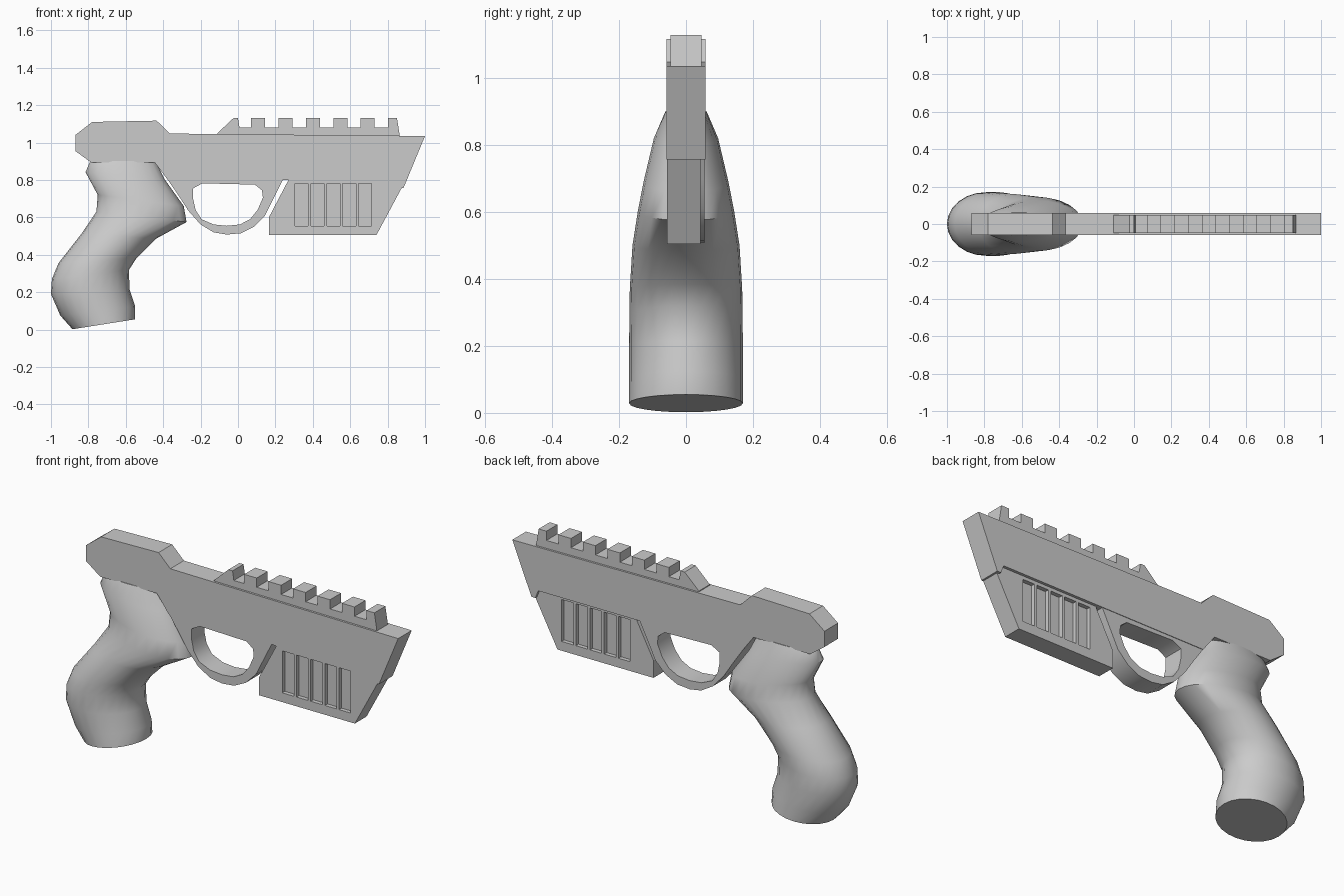
import bpy, bmesh, math

if "Cube" in bpy.data.objects:
    bpy.data.objects.remove(bpy.data.objects["Cube"])


def finish(name, bm):
    bmesh.ops.recalc_face_normals(bm, faces=bm.faces)
    me = bpy.data.meshes.new(name)
    bm.to_mesh(me)
    bm.free()
    ob = bpy.data.objects.new(name, me)
    bpy.context.collection.objects.link(ob)
    return ob


def activate(ob):
    bpy.ops.object.select_all(action='DESELECT')
    ob.select_set(True)
    bpy.context.view_layer.objects.active = ob


def prism(name, profile, y0, y1):
    """Extrude an x-z outline from y0 to y1."""
    bm = bmesh.new()
    a = [bm.verts.new((x, y0, z)) for x, z in profile]
    b = [bm.verts.new((x, y1, z)) for x, z in profile]
    bm.faces.new(a)
    bm.faces.new(b[::-1])
    for i in range(len(a)):
        j = (i + 1) % len(a)
        bm.faces.new((a[i], a[j], b[j], b[i]))
    return finish(name, bm)


# Main body
prism("body", [(-0.87, 1.04), (-0.87, 0.955), (-0.785, 0.893), (-0.445, 0.893),
               (-0.375, 0.80), (0.845, 0.80), (0.862, 0.757), (0.885, 0.757),
               (1.0, 1.035), (-0.365, 1.048), (-0.435, 1.117), (-0.78, 1.11)],
      -0.058, 0.058)

# Toothed top rail
rail = [(-0.11, 1.04), (-0.11, 1.05), (-0.025, 1.13), (0.0, 1.13), (0.008, 1.08)]
for i in range(5):
    x = 0.07 + i * 0.1465
    rail += [(x, 1.08), (x, 1.13), (x + 0.075, 1.13), (x + 0.075, 1.08)]
rail += [(0.803, 1.08), (0.803, 1.13), (0.85, 1.13), (0.866, 1.03)]
prism("top_rail", rail, -0.047, 0.047)

# Lower front block with recessed slots on both sides
block = prism("front_block", [(0.27, 0.80), (0.165, 0.60), (0.165, 0.505),
                              (0.74, 0.505), (0.875, 0.757), (0.86, 0.80)],
              -0.057, 0.043)
for y0, y1 in ((-0.1, -0.035), (0.021, 0.1)):
    for i in range(5):
        x = 0.305 + i * 0.085
        cut = prism("slot_cutter", [(x, 0.555), (x + 0.07, 0.555),
                                    (x + 0.07, 0.782), (x, 0.782)], y0, y1)
        cut.hide_render = True
        mod = block.modifiers.new("slot", 'BOOLEAN')
        mod.operation = 'DIFFERENCE'
        mod.solver = 'EXACT'
        mod.object = cut
        activate(block)
        bpy.ops.object.modifier_apply(modifier=mod.name)
        bpy.data.objects.remove(cut)

# Finger guard: matching outer and inner loops
outer = [(-0.375, 0.80), (-0.32, 0.72), (-0.265, 0.635), (-0.2, 0.562), (-0.13, 0.52),
         (-0.06, 0.508), (0.015, 0.515), (0.085, 0.55), (0.145, 0.61), (0.19, 0.70),
         (0.24, 0.80), (0.09, 0.80), (-0.17, 0.80)]
inner = [(-0.24, 0.755), (-0.24, 0.70), (-0.227, 0.64), (-0.195, 0.59), (-0.13, 0.562),
         (-0.06, 0.555), (0.01, 0.562), (0.065, 0.59), (0.105, 0.64), (0.133, 0.705),
         (0.128, 0.745), (0.09, 0.775), (-0.19, 0.782)]
bm = bmesh.new()
rings = [[bm.verts.new((x, y, z)) for x, z in loop]
         for loop, y in ((outer, -0.055), (outer, 0.055), (inner, 0.055), (inner, -0.055))]
for k in range(4):
    a, b = rings[k], rings[(k + 1) % 4]
    for i in range(len(outer)):
        j = (i + 1) % len(outer)
        bm.faces.new((a[i], a[j], b[j], b[i]))
guard = finish("finger_guard", bm)
activate(guard)
bpy.ops.object.shade_smooth_by_angle(angle=math.radians(35))

# Handle: rear x,z / front x,z / half width of each oval section
sections = [(-0.885, 0.002, -0.55, 0.055, 0.17), (-0.95, 0.075, -0.55, 0.125, 0.17),
            (-1.0, 0.19, -0.58, 0.215, 0.17), (-0.995, 0.27, -0.583, 0.32, 0.169),
            (-0.96, 0.355, -0.54, 0.385, 0.168), (-0.835, 0.515, -0.44, 0.485, 0.16),
            (-0.757, 0.63, -0.275, 0.575, 0.144), (-0.75, 0.72, -0.29, 0.66, 0.127),
            (-0.815, 0.842, -0.39, 0.80, 0.096), (-0.79, 0.90, -0.44, 0.90, 0.062)]
N = 24
bm = bmesh.new()
rings = []
for xr, zr, xf, zf, w in sections:
    ring = []
    for i in range(N):
        t = 2 * math.pi * i / N
        f = (1 + math.cos(t)) / 2
        ring.append(bm.verts.new((xr + (xf - xr) * f, w * math.sin(t), zr + (zf - zr) * f)))
    rings.append(ring)
for a, b in zip(rings, rings[1:]):
    for i in range(N):
        j = (i + 1) % N
        bm.faces.new((a[i], a[j], b[j], b[i]))
bm.faces.new(rings[0][::-1])
bm.faces.new(rings[-1])
handle = finish("handle", bm)
activate(handle)
bpy.ops.object.shade_smooth_by_angle(angle=math.radians(50))
